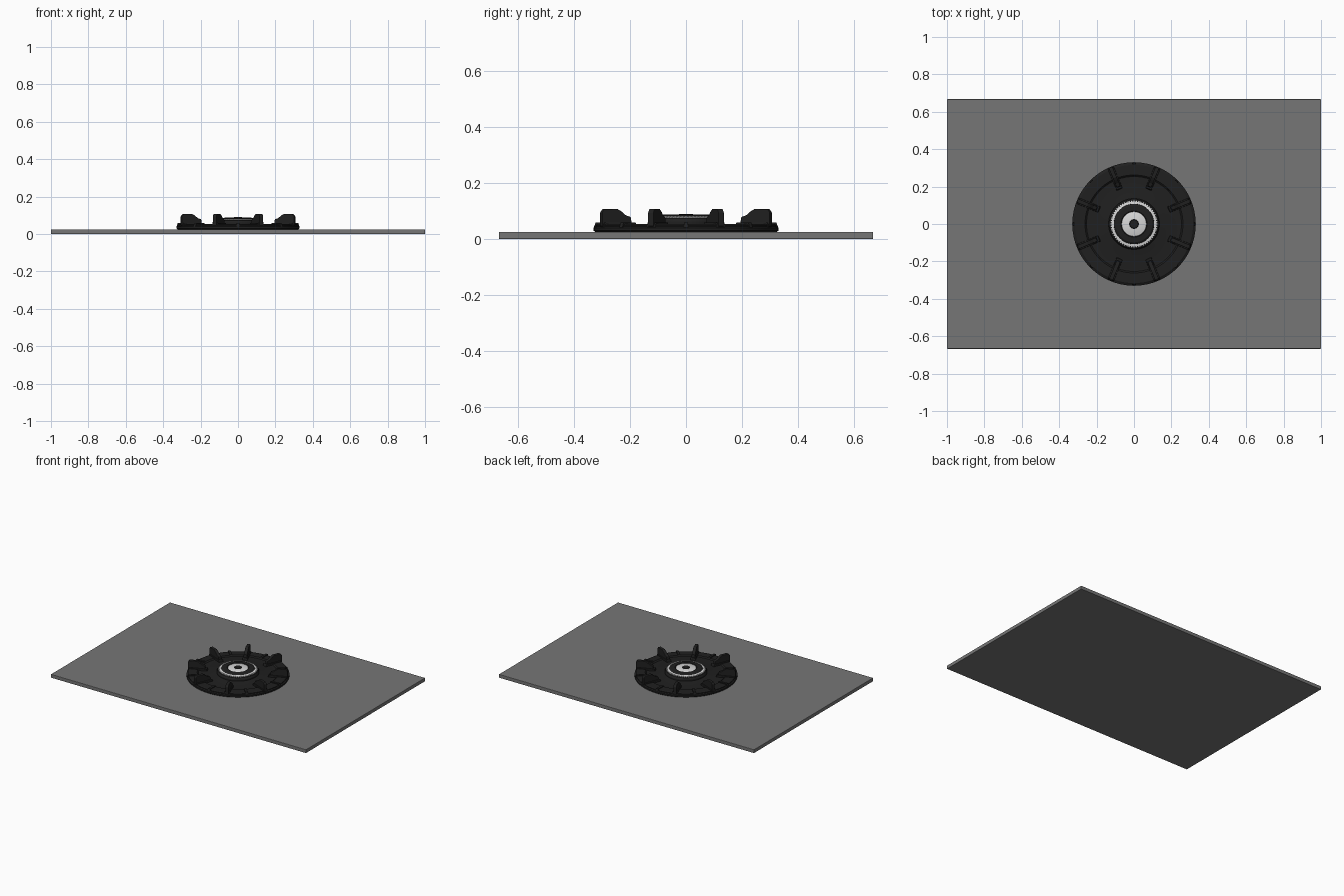
import bpy, bmesh, math
from mathutils import Matrix

if "Cube" in bpy.data.objects:
    bpy.data.objects.remove(bpy.data.objects["Cube"])


def mat(name, c):
    m = bpy.data.materials.new(name)
    m.diffuse_color = (c, c, c, 1)
    m.use_nodes = True
    m.node_tree.nodes["Principled BSDF"].inputs["Base Color"].default_value = m.diffuse_color
    return m


GREY = mat("grey_plate", 0.18)
BLACK = mat("black_iron", 0.014)
SILVER = mat("light_silver", 0.68)


def finish(name, bm, m, smooth=True):
    bmesh.ops.recalc_face_normals(bm, faces=bm.faces[:])
    me = bpy.data.meshes.new(name)
    bm.to_mesh(me)
    bm.free()
    me.materials.append(m)
    ob = bpy.data.objects.new(name, me)
    bpy.context.collection.objects.link(ob)
    if smooth:
        bpy.ops.object.select_all(action='DESELECT')
        ob.select_set(True)
        bpy.context.view_layer.objects.active = ob
        bpy.ops.object.shade_smooth_by_angle(angle=math.radians(30))
    return ob


def lathe(name, profile, m, closed=False, n=96):
    """Spin an (r, z) profile round the z axis."""
    bm = bmesh.new()
    rings = []
    for r, z in profile:
        if r == 0:
            rings.append([bm.verts.new((0, 0, z))] * n)
        else:
            rings.append([bm.verts.new((r * math.cos(2 * math.pi * i / n),
                                        r * math.sin(2 * math.pi * i / n), z)) for i in range(n)])
    pairs = list(zip(rings, rings[1:])) + ([(rings[-1], rings[0])] if closed else [])
    for a, b in pairs:
        for i in range(n):
            j = (i + 1) % n
            vs = list(dict.fromkeys([a[i], a[j], b[j], b[i]]))
            bm.faces.new(vs)
    return finish(name, bm, m)


def radial_plates(name, profile, width, angles, m, bevel=0.0):
    """Extrude an (r, z) outline sideways and repeat it at each angle."""
    bm = bmesh.new()
    for a in angles:
        rot = Matrix.Rotation(math.radians(a), 4, 'Z')
        sides = []
        for s in (-1, 1):
            sides.append([bm.verts.new(rot @ Matrix.Translation((r, s * width / 2, z)).translation)
                          for r, z in profile])
        bm.faces.new(sides[0])
        bm.faces.new(sides[1])
        k = len(profile)
        for i in range(k):
            j = (i + 1) % k
            bm.faces.new((sides[0][i], sides[0][j], sides[1][j], sides[1][i]))
    ob = finish(name, bm, m, False)
    if bevel:
        b = ob.modifiers.new("bevel", 'BEVEL')
        b.width = bevel
        b.segments = 2
    return ob


# Flat hob plate
bm = bmesh.new()
bmesh.ops.create_cube(bm, size=1, matrix=Matrix.Translation((0, 0, 0.0125)) @ Matrix.Diagonal((2, 1.334, 0.025, 1)))
plate = finish("hob_plate", bm, GREY, False)
bv = plate.modifiers.new("bevel", 'BEVEL')
bv.width = 0.003
bv.segments = 2

# Round support base with raised outer ring
lathe("support_base", [(0, 0.024), (0.322, 0.024), (0.33, 0.030), (0.33, 0.040), (0.322, 0.044),
                       (0.322, 0.049), (0.316, 0.053), (0.262, 0.053), (0.254, 0.046),
                       (0.165, 0.046), (0.145, 0.052), (0, 0.052)], BLACK)

# Eight pan support fins, their feet, and small ribs between them
fin_angles = [22.5 + 45 * i for i in range(8)]
radial_plates("pan_support_fins",
              [(0.328, 0.045), (0.328, 0.095), (0.318, 0.107), (0.268, 0.107), (0.252, 0.098),
               (0.236, 0.085), (0.216, 0.078), (0.212, 0.045)], 0.022, fin_angles, BLACK, 0.003)
radial_plates("fin_feet", [(0.326, 0.04), (0.320, 0.059), (0.205, 0.059), (0.198, 0.04)],
              0.034, fin_angles, BLACK, 0.003)
radial_plates("rim_ribs", [(0.329, 0.04), (0.322, 0.059), (0.262, 0.059), (0.252, 0.04)],
              0.016, [45 * i for i in range(8)], BLACK)

# Burner hub
lathe("burner_hub", [(0.136, 0.046), (0.136, 0.062), (0.130, 0.072), (0.126, 0.074), (0, 0.074)], BLACK)

# Silver flame ring with teeth
lathe("flame_ring", [(0.108, 0.07), (0.120, 0.07), (0.120, 0.079), (0.108, 0.081)], SILVER, True)
radial_plates("flame_ring_teeth", [(0.118, 0.07), (0.125, 0.07), (0.125, 0.077), (0.118, 0.079)],
              0.006, [6 * i for i in range(60)], SILVER)

# Black burner cap ring, silver centre disc, black centre button
lathe("burner_cap", [(0.108, 0.07), (0.107, 0.080), (0.098, 0.086), (0.070, 0.087), (0.064, 0.083), (0.064, 0.07)],
      BLACK, True)
lathe("centre_disc", [(0.066, 0.07), (0.066, 0.084), (0.062, 0.086), (0, 0.086)], SILVER)
lathe("centre_button", [(0.026, 0.08), (0.026, 0.087), (0.022, 0.090), (0, 0.090)], BLACK, n=48)
